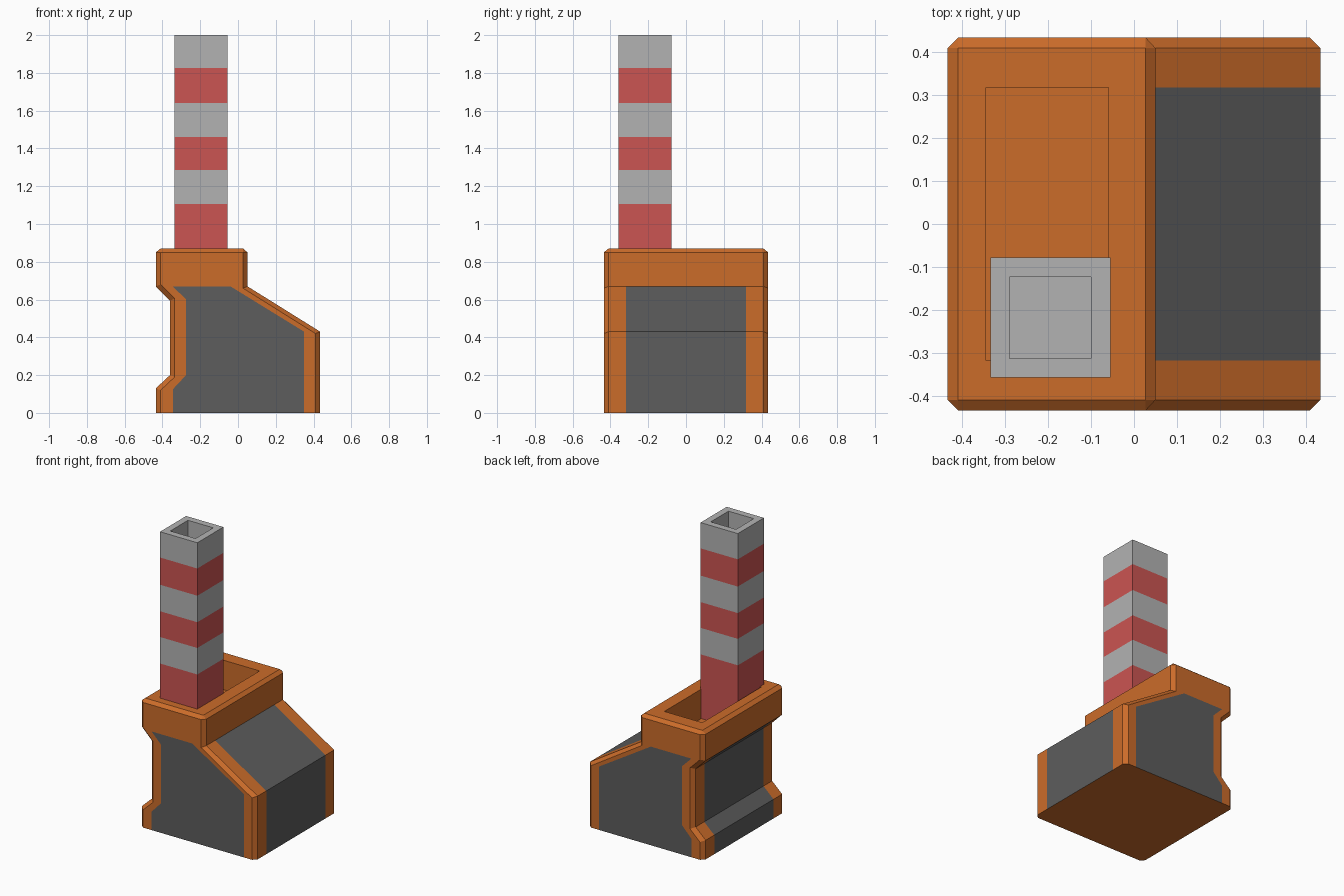
import bpy, bmesh

if "Cube" in bpy.data.objects:
    bpy.data.objects.remove(bpy.data.objects["Cube"])


def material(name, rgb):
    m = bpy.data.materials.new(name)
    m.diffuse_color = (*rgb, 1)
    m.use_nodes = True
    m.node_tree.nodes["Principled BSDF"].inputs["Base Color"].default_value = m.diffuse_color
    return m


orange = material("orange", (0.60, 0.15, 0.023))
dark = material("dark_grey", (0.11, 0.11, 0.11))
light = material("light_grey", (0.45, 0.45, 0.45))
red = material("red", (0.60, 0.09, 0.085))


def finish(bm, name, mats):
    bmesh.ops.remove_doubles(bm, verts=bm.verts, dist=0.0005)
    bmesh.ops.recalc_face_normals(bm, faces=bm.faces)
    me = bpy.data.meshes.new(name)
    bm.to_mesh(me)
    bm.free()
    for m in mats:
        me.materials.append(m)
    ob = bpy.data.objects.new(name, me)
    bpy.context.collection.objects.link(ob)
    return ob


def face(bm, verts, mat=0):
    bm.faces.new(verts).material_index = mat


def bridge(bm, a, b, mat=0):
    for i in range(len(a)):
        j = (i + 1) % len(a)
        face(bm, (a[i], a[j], b[j], b[i]), mat)


# Furnace body: side profile, its chamfered end, and the end panel outline (x, z)
outer = [(-.435, 0), (.435, 0), (.435, .43), (.05, .67), (.05, .85), (.027, .87),
         (-.06, .87), (-.345, .87), (-.41, .87), (-.435, .85), (-.435, .67),
         (-.36, .595), (-.36, .2), (-.435, .13)]
end = [(-.41, 0), (.41, 0), (.41, .42), (.027, .66), (.027, .85), (.027, .85),
       (-.06, .85), (-.345, .85), (-.41, .85), (-.41, .85), (-.41, .68),
       (-.335, .605), (-.335, .19), (-.41, .12)]
panel = [(-.345, 0), (.35, 0), (.35, .43), (-.04, .67), (-.345, .67),
         (-.275, .6), (-.275, .2), (-.345, .125)]

bm = bmesh.new()


def section(pts, y):
    return [bm.verts.new((x, y, z)) for x, z in pts]


rows = [section(end, -.435)] + [section(outer, y) for y in (-.41, -.318, .318, .41)]
rows.append(section(end, .435))
panel_edges = {1, 2, 10, 11, 12, 13}
for r in range(5):
    for i in range(14):
        if r == 2 and i == 6:      # opening of the top pit
            continue
        j = (i + 1) % 14
        mat = 1 if r == 2 and i in panel_edges else 0
        face(bm, (rows[r][i], rows[r][j], rows[r + 1][j], rows[r + 1][i]), mat)

# Front and back ends with dark panels and orange borders
for f, y in ((rows[0], -.435), (rows[5], .435)):
    g = section(panel, y)
    face(bm, g, 1)
    face(bm, (f[3], f[4], f[6], f[7], f[9], f[10], g[4], g[3]))
    for a, b, c, d in ((1, 2, 2, 1), (2, 3, 3, 2), (10, 11, 5, 4),
                       (11, 12, 6, 5), (12, 13, 7, 6), (13, 0, 0, 7)):
        face(bm, (f[a], f[b], g[c], g[d]))

# Sunken pit in the top
rim = [rows[2][6], rows[2][7], rows[3][7], rows[3][6]]
floor = [bm.verts.new((v.co.x, v.co.y, .67)) for v in rim]
bridge(bm, rim, floor)
face(bm, floor)
finish(bm, "furnace_body", [orange, dark])

# Striped square chimney with a hollow top
bm = bmesh.new()


def square(half, z, cx=-.195, cy=-.218):
    return [bm.verts.new((cx + sx * half, cy + sy * half, z))
            for sx, sy in ((-1, -1), (1, -1), (1, 1), (-1, 1))]


rings = [square(.14, z) for z in (.67, 1.105, 1.285, 1.46, 1.64, 1.825, 2.0)]
face(bm, rings[0], 1)
for i in range(6):
    bridge(bm, rings[i], rings[i + 1], 1 - i % 2)
mouth, base = square(.095, 2.0), square(.095, 1.82)
bridge(bm, rings[-1], mouth)
bridge(bm, mouth, base)
face(bm, base)
finish(bm, "chimney", [light, red])
